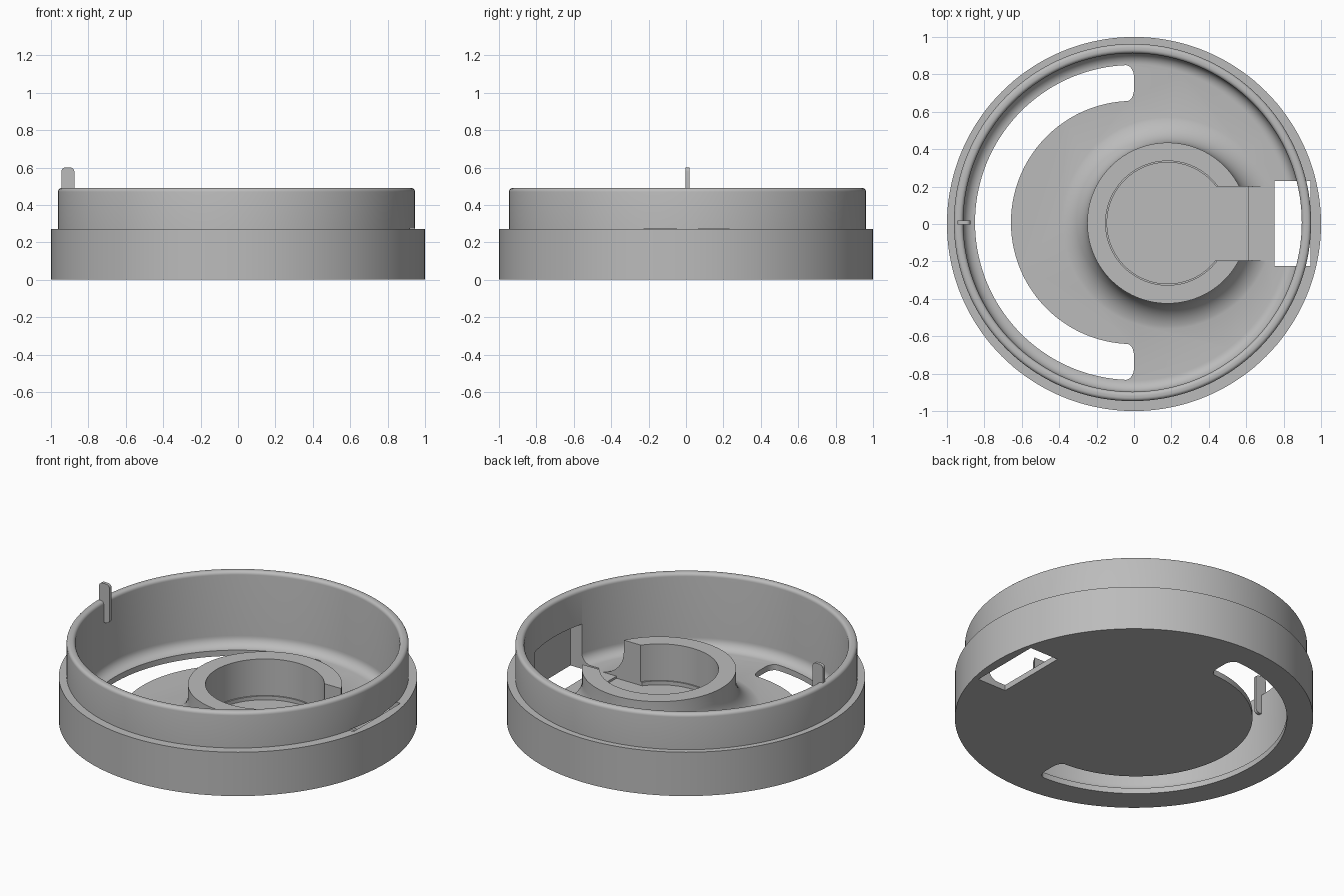
import bpy, bmesh, math
from mathutils import Vector

if "Cube" in bpy.data.objects:
    bpy.data.objects.remove(bpy.data.objects["Cube"])

SEG = 144
AXIS = (-0.008, 0.008)      # axis of the raised wall, cavity and slot
HUB = (0.18, 0.005)         # axis of the hub
FLOOR = 0.035

grey = bpy.data.materials.new("plain grey")
grey.use_nodes = True
grey.diffuse_color = (0.5, 0.5, 0.5, 1)
grey.node_tree.nodes["Principled BSDF"].inputs["Base Color"].default_value = (0.5, 0.5, 0.5, 1)


def finish(name, bm):
    bmesh.ops.recalc_face_normals(bm, faces=bm.faces[:])
    mesh = bpy.data.meshes.new(name)
    bm.to_mesh(mesh)
    bm.free()
    mesh.materials.append(grey)
    obj = bpy.data.objects.new(name, mesh)
    bpy.context.collection.objects.link(obj)
    return obj


def arc(cx, cz, r, start, end, n=8):
    angles = [math.radians(start + (end - start) * i / n) for i in range(n + 1)]
    return [(cx + r * math.cos(a), cz + r * math.sin(a)) for a in angles]


def revolve(name, profile, centre=(0, 0)):
    """Solid of revolution from (radius, z) points, bottom to top, capped."""
    bm = bmesh.new()
    rings = []
    for r, z in profile:
        rings.append([bm.verts.new((centre[0] + r * math.cos(math.tau * i / SEG),
                                    centre[1] + r * math.sin(math.tau * i / SEG), z))
                      for i in range(SEG)])
    for a, b in zip(rings, rings[1:]):
        for i in range(SEG):
            j = (i + 1) % SEG
            bm.faces.new((a[i], a[j], b[j], b[i]))
    bm.faces.new(rings[0])
    bm.faces.new(rings[-1])
    return finish(name, bm)


def box(name, x, y, z, bevel=0, picked=None):
    bm = bmesh.new()
    bmesh.ops.create_cube(bm, size=1)
    for v in bm.verts:
        v.co = Vector([s[0] + (c + 0.5) * (s[1] - s[0]) for c, s in zip(v.co, (x, y, z))])
    if bevel:
        edges = [e for e in bm.edges if picked(e)]
        bmesh.ops.bevel(bm, geom=edges, offset=bevel, segments=5, profile=0.5, affect='EDGES')
    return finish(name, bm)


def combine(target, tool, operation):
    mod = target.modifiers.new(tool.name, 'BOOLEAN')
    mod.operation = operation
    mod.solver = 'EXACT'
    mod.object = tool
    bpy.context.view_layer.objects.active = target
    bpy.ops.object.modifier_apply(modifier=mod.name)
    bpy.data.objects.remove(tool)


# Outer skirt and raised wall with a rounded rim
body = revolve("round_housing", [(1, 0), (1, 0.27)])
wall = revolve("raised_wall", [(0.955, 0.01)] + arc(0.935, 0.47, 0.02, 0, 90, 5), AXIS)
combine(body, wall, 'UNION')

# Cavity with a coved floor edge and a rounded lip
cavity = revolve("cavity", arc(0.845, FLOOR + 0.06, 0.06, -90, 0)
                 + arc(0.925, 0.47, 0.02, 180, 90, 5) + [(0.925, 0.6)], AXIS)
combine(body, cavity, 'DIFFERENCE')

# Hub with a wide fillet into the floor
hub = revolve("hub", [(0.59, 0.01)] + arc(0.59, FLOOR + 0.158, 0.16, 270, 180, 12)
              + [(0.43, 0.27)], HUB)
combine(body, hub, 'UNION')

# Hub bore, shallow recess and side channel
combine(body, revolve("bore", [(0.332, 0.045), (0.332, 0.4)], HUB), 'DIFFERENCE')
combine(body, box("channel", (0.4, 0.745), (-0.195, 0.2), (FLOOR, 0.4)), 'DIFFERENCE')
combine(body, revolve("recess", [(0.324, 0.022), (0.324, 0.4)], HUB), 'DIFFERENCE')
combine(body, box("channel_step", (0.4, 0.61), (-0.195, 0.2), (0.022, 0.2)), 'DIFFERENCE')

# Window through the floor and into the wall
combine(body, box("window", (0.75, 0.945), (-0.225, 0.23), (-0.1, 0.275)), 'DIFFERENCE')

# Half-ring slot with rounded ends
bm = bmesh.new()
outline = arc(*AXIS, 0.842, 90, 270, 72) + arc(*AXIS, 0.65, 270, 90, 72)
corners = (0, 72, 73, 145)
outline = [(0.0, y) if i in corners else (x, y) for i, (x, y) in enumerate(outline)]
face = bm.faces.new([bm.verts.new((x, y, -0.1)) for x, y in outline])
raised = bmesh.ops.extrude_face_region(bm, geom=[face])
bmesh.ops.translate(bm, vec=(0, 0, 0.3),
                    verts=[g for g in raised["geom"] if isinstance(g, bmesh.types.BMVert)])
ends = [e for e in bm.edges if all(abs(v.co.x) < 1e-5 for v in e.verts)
        and abs(e.verts[0].co.z - e.verts[1].co.z) > 0.1]
bmesh.ops.bevel(bm, geom=ends, offset=0.065, segments=8, profile=0.5,
                affect='EDGES', clamp_overlap=False)
combine(body, finish("slot", bm), 'DIFFERENCE')

# Upright locating tab on the rim
tab = box("locating_tab", (-0.945, -0.875), (-0.002, 0.018), (0.36, 0.6), 0.022,
          lambda e: abs(e.verts[0].co.y - e.verts[1].co.y) > 0.01
          and (e.verts[0].co.z > 0.5 or e.verts[0].co.x > -0.9))

for obj in (body, tab):
    bpy.ops.object.select_all(action='DESELECT')
    obj.select_set(True)
    bpy.context.view_layer.objects.active = obj
    bpy.ops.object.shade_smooth_by_angle(angle=math.radians(30))
